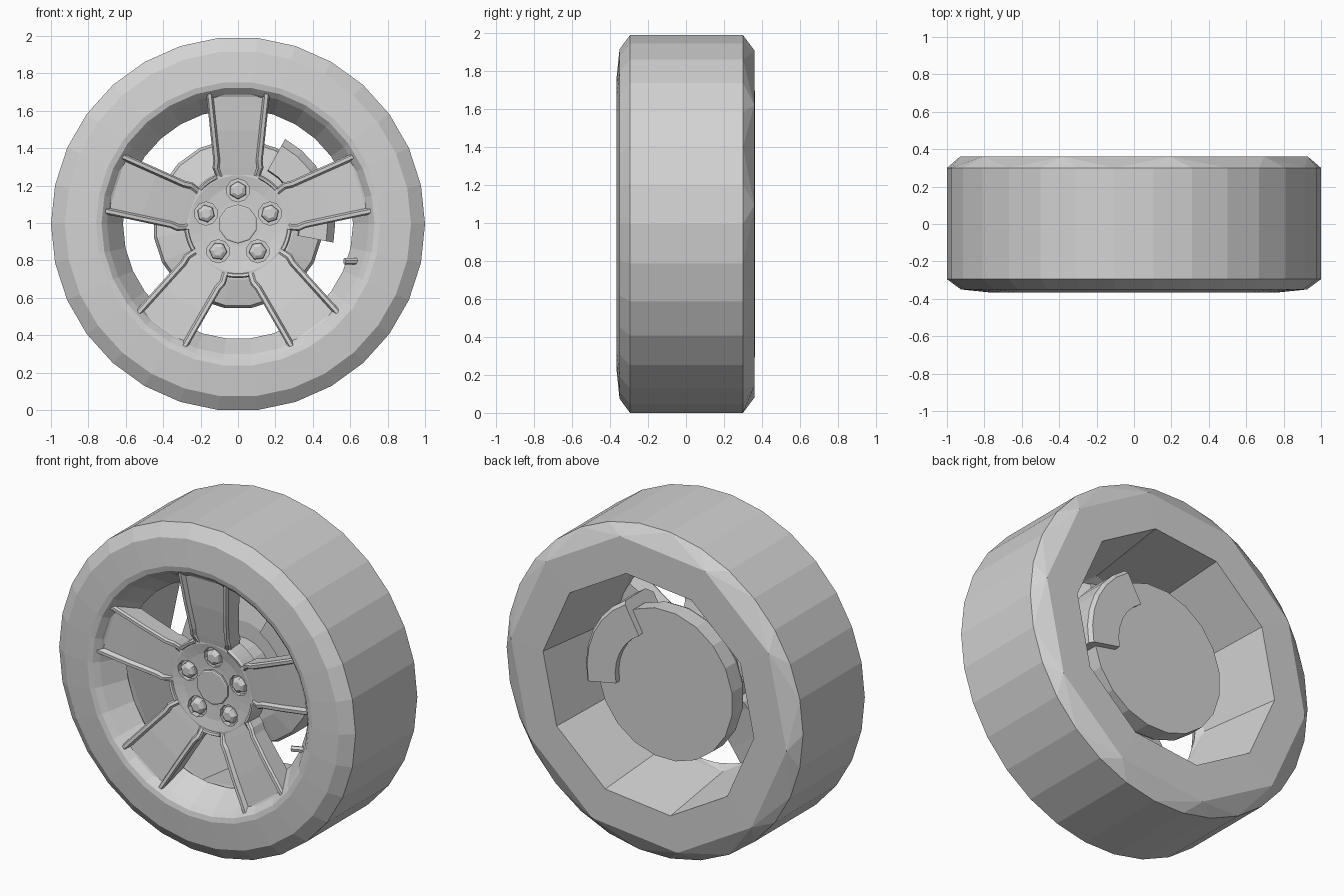
import bpy, bmesh
from math import cos, sin, radians, pi
from mathutils import Vector

cube = bpy.data.objects.get("Cube")
if cube:
    bpy.data.objects.remove(cube, do_unlink=True)

ZC = 0.9945  # axle height

grey = bpy.data.materials.new("plain_grey")
grey.use_nodes = True
grey.diffuse_color = (0.65, 0.65, 0.65, 1)
grey.node_tree.nodes["Principled BSDF"].inputs["Base Color"].default_value = (0.65, 0.65, 0.65, 1)


def polar(r, deg, y):
    a = radians(deg)
    return Vector((r * cos(a), y, ZC + r * sin(a)))


def circle(r, y, n=30, start=0):
    return [polar(r, start + 360 * i / n, y) for i in range(n)]


def finish(name, bm):
    bmesh.ops.recalc_face_normals(bm, faces=bm.faces)
    mesh = bpy.data.meshes.new(name)
    bm.to_mesh(mesh)
    bm.free()
    mesh.materials.append(grey)
    obj = bpy.data.objects.new(name, mesh)
    bpy.context.collection.objects.link(obj)
    return obj


def bridge(bm, a, b):
    """Join two rings; a fine ring and one with a third of its sides also fit."""
    if len(a) < len(b):
        a, b = b, a
    n, m = len(a), len(b)
    for k in range(n):
        nxt = a[(k + 1) % n]
        if n == m:
            bm.faces.new((a[k], nxt, b[(k + 1) % n], b[k]))
        else:
            bm.faces.new((a[k], nxt, b[(k + 1) // 3 % m]))
            if k % 3 == 2:
                bm.faces.new((a[k], b[k // 3], b[(k // 3 + 1) % m]))


def loft(name, rings, loop=False):
    bm = bmesh.new()
    rows = [[bm.verts.new(p) for p in ring] for ring in rings]
    for a, b in zip(rows, rows[1:]):
        bridge(bm, a, b)
    if loop:
        bridge(bm, rows[-1], rows[0])
    else:
        bm.faces.new(rows[0])
        bm.faces.new(rows[-1])
    return finish(name, bm)


def turned(name, profile, n=30, start=0):
    return loft(name, [circle(r, y, n, start) for r, y in profile])


def arc_block(name, section, start, end, steps):
    """Sweep a cross-section of (radius, y) points around the axle."""
    return loft(name, [[polar(r, start + (end - start) * i / steps, y) for r, y in section]
                       for i in range(steps + 1)])


# Tyre and rim barrel: round front, ten-sided back opening
loft("tyre_and_rim",
     [circle(r, y) for r, y in ((0.615, -0.2), (0.70, -0.33), (0.73, -0.36),
                                (0.76, -0.367), (0.925, -0.35), (1, -0.295), (1, 0.3))]
     + [circle(r, y, 10, 6) for r, y in ((0.935, 0.36), (0.715, 0.362), (0.648, -0.16))],
     loop=True)

# Hub with bolt pockets
hub = turned("hub", ((0.27, -0.13), (0.285, -0.15), (0.285, -0.25), (0.26, -0.252),
                     (0.2, -0.24), (0.12, -0.235)))
BOLT_R = 0.18
ANGLES = [90 + 72 * i for i in range(5)]


def stud(name, deg, profile, n):
    """Small turned part parallel to the axle at a bolt position."""
    c = polar(BOLT_R, deg, 0) - Vector((0, 0, ZC))
    return loft(name, [[p + c for p in circle(r, y, n, deg)] for r, y in profile])


for deg in ANGLES:
    cutter = stud("bolt_cutter", deg, ((0.062, -0.32), (0.062, -0.212)), 10)
    cutter.hide_render = True
    mod = hub.modifiers.new("pocket", "BOOLEAN")
    mod.operation = "DIFFERENCE"
    mod.solver = "EXACT"
    mod.object = cutter
    bpy.context.view_layer.objects.active = hub
    bpy.ops.object.modifier_apply(modifier=mod.name)
    bpy.data.objects.remove(cutter, do_unlink=True)

# Wheel bolts
for i, deg in enumerate(ANGLES):
    stud(f"bolt_{i + 1}", deg, ((0.048, -0.205), (0.048, -0.236), (0.042, -0.247),
                                (0.026, -0.256)), 6)

# Centre cap
turned("centre_cap", ((0.105, -0.22), (0.105, -0.246), (0.098, -0.25)), 10, 18)


# Spokes: raised rails either side of a sunken panel that runs into the hub
def spoke_ring(r, w, y, sink, thick, deg):
    half = [(w - 0.01, y + thick), (w, y + 0.012), (w - 0.008, y),
            (w - 0.026, y), (w - 0.036, y + sink)]
    section = half + [(-t, d) for t, d in reversed(half)]
    a = radians(deg)
    radial = Vector((cos(a), 0, sin(a)))
    side = Vector((sin(a), 0, -cos(a)))
    return [radial * r + side * t + Vector((0, d, ZC)) for t, d in section]


STATIONS = ((0.25, 0.118, -0.249, 0.0, 0.11), (0.3, 0.136, -0.276, 0.017, 0.12),
            (0.34, 0.132, -0.287, 0.021, 0.12), (0.5, 0.149, -0.318, 0.024, 0.13),
            (0.68, 0.168, -0.345, 0.028, 0.14), (0.72, 0.172, -0.348, 0.012, 0.14))
for i, deg in enumerate(ANGLES):
    loft(f"spoke_{i + 1}", [spoke_ring(*s, deg) for s in STATIONS])

# Raised hub lip closing the gap between neighbouring spokes
LIP = ((0.262, -0.24), (0.268, -0.262), (0.282, -0.266), (0.289, -0.255), (0.289, -0.15))
for i, deg in enumerate(ANGLES):
    arc_block(f"hub_lip_{i + 1}", LIP, deg + 24, deg + 48, 4)

# Brake disc and its carrier
turned("brake_disc", ((0.3, 0.04), (0.44, 0.07), (0.455, 0.1), (0.455, 0.2)), 20, 9)
turned("disc_carrier", ((0.2, -0.14), (0.2, 0.05)), 20, 9)

# Brake caliper: curved block over the disc edge
CALIPER = ((0.33, -0.02), (0.48, -0.02), (0.52, 0.03), (0.52, 0.22),
           (0.5, 0.24), (0.31, 0.24))
arc_block("brake_caliper", CALIPER, -11, 61, 6)

# Valve stem, leaning inward from the barrel
foot, tip = Vector((0.64, -0.27, ZC - 0.2)), Vector((0.57, -0.3, ZC - 0.2))
axis = (tip - foot).normalized()
u = axis.orthogonal().normalized()
v = axis.cross(u)
loft("valve_stem", [[c + (u * cos(k * pi / 3) + v * sin(k * pi / 3)) * 0.018 for k in range(6)]
                    for c in (foot, tip)])
